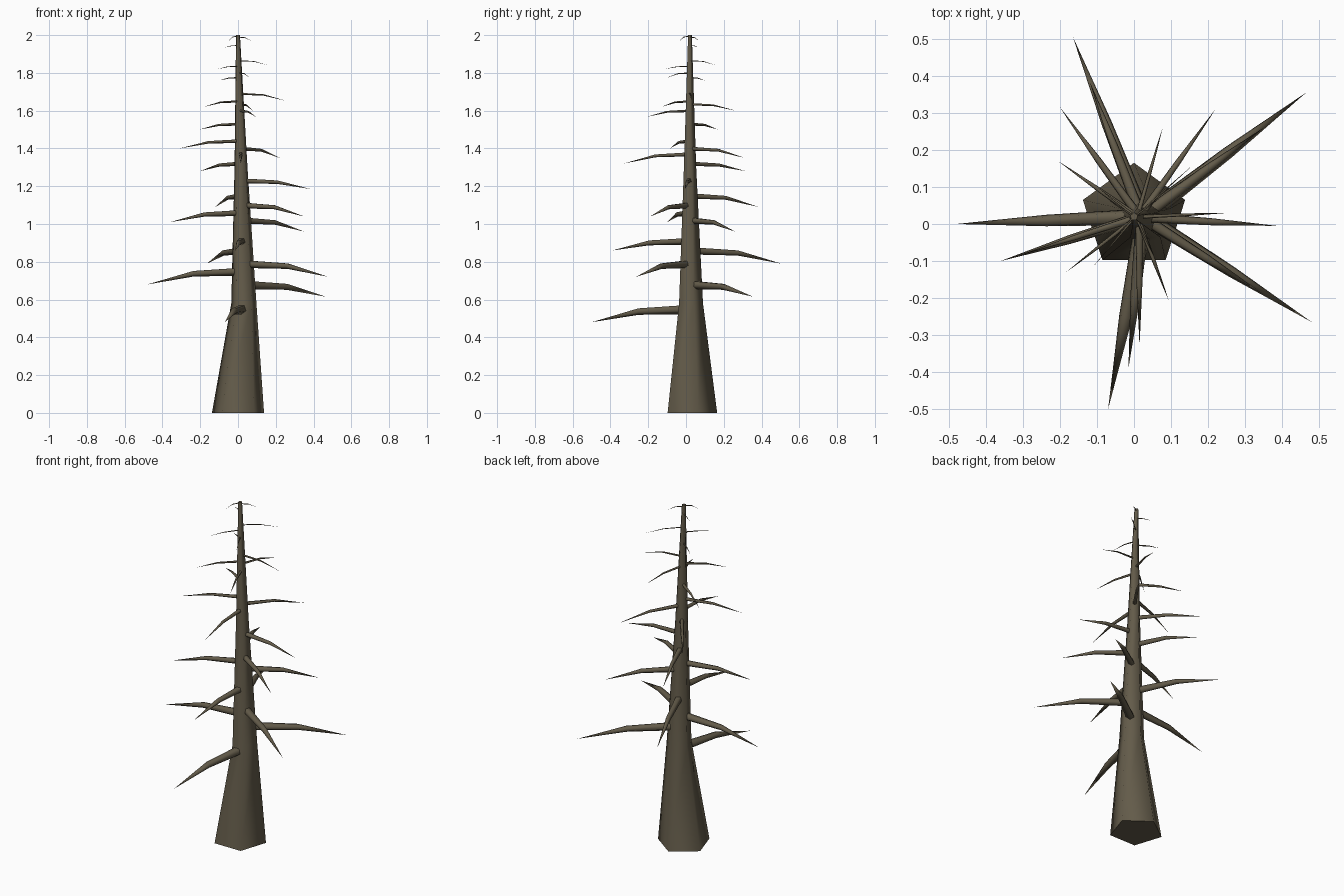
import bpy, bmesh, math
from mathutils import Vector

if "Cube" in bpy.data.objects:
    bpy.data.objects.remove(bpy.data.objects["Cube"])

bark = bpy.data.materials.new("dead_bark")
bark.diffuse_color = (0.125, 0.105, 0.068, 1)
bark.use_nodes = True
bark.node_tree.nodes["Principled BSDF"].inputs["Base Color"].default_value = bark.diffuse_color

# Trunk axis and radius: z, centre x, centre y, radius
TRUNK = [(0, 0, .02, .145), (.58, .031, .02, .07),
         (1.3, .016, .018, .036), (2.0, 0, .02, .011)]


def axis_at(z):
    for a, b in zip(TRUNK, TRUNK[1:]):
        if z <= b[0]:
            t = (z - a[0]) / (b[0] - a[0])
            return Vector((a[1] + t * (b[1] - a[1]), a[2] + t * (b[2] - a[2]), z))
    return Vector((TRUNK[-1][1], TRUNK[-1][2], z))


def ring(bm, centre, u, v, r, n=5):
    return [bm.verts.new(centre + r * (math.cos(k * math.tau / n) * u +
                                       math.sin(k * math.tau / n) * v)) for k in range(n)]


def bridge(bm, a, b):
    n = len(a)
    for k in range(n):
        bm.faces.new((a[k], a[(k + 1) % n], b[(k + 1) % n], b[k]))


def finish(bm, name):
    bmesh.ops.recalc_face_normals(bm, faces=bm.faces[:])
    for f in bm.faces:
        f.smooth = len(f.verts) < 5
    me = bpy.data.meshes.new(name)
    bm.to_mesh(me)
    bm.free()
    me.materials.append(bark)
    ob = bpy.data.objects.new(name, me)
    bpy.context.collection.objects.link(ob)
    return ob


# Five-sided tapering trunk, one corner towards the back
bm = bmesh.new()
rings = [ring(bm, Vector((x, y, z)), Vector((0, 1, 0)), Vector((-1, 0, 0)), r)
         for z, x, y, r in TRUNK]
for a, b in zip(rings, rings[1:]):
    bridge(bm, a, b)
bm.faces.new(rings[-1])
bm.faces.new(rings[0][::-1])
finish(bm, "trunk")

# Branches: root height, tip x, tip y, tip height
BRANCHES = [
    (.55, -.07, -.50, .48), (.68, .465, .355, .615), (.75, -.48, .0, .68),
    (.79, .48, -.265, .72), (.86, -.165, .505, .79), (.91, -.015, -.39, .86),
    (1.02, .35, .26, .96), (1.06, -.36, -.10, 1.01), (1.10, .35, -.19, 1.04),
    (1.15, -.12, .385, 1.09), (1.23, .385, -.005, 1.185), (1.32, -.20, .315, 1.28),
    (1.37, .015, -.33, 1.32), (1.40, .22, .31, 1.35), (1.44, -.31, -.085, 1.40),
    (1.53, -.205, .17, 1.50), (1.60, .095, -.21, 1.567), (1.635, .078, .262, 1.60),
    (1.65, -.183, -.13, 1.62), (1.69, .255, .03, 1.652), (1.775, -.10, .10, 1.76),
    (1.80, .06, -.10, 1.775), (1.835, -.11, -.115, 1.82), (1.865, .16, .16, 1.84),
    (1.945, -.07, .065, 1.935), (1.99, .07, .07, 1.97), (1.995, -.055, -.04, 1.965)]

# Each branch runs nearly level to its middle, then droops to a point
for i, (z, tx, ty, tz) in enumerate(BRANCHES):
    bm = bmesh.new()
    root, tip = axis_at(z), Vector((tx, ty, tz))
    flat = Vector((tip.x - root.x, tip.y - root.y, 0))
    mid = root + flat * .52 - Vector((0, 0, (z - tz) * .17))
    side = flat.normalized().cross(Vector((0, 0, 1)))
    down = Vector((0, 0, -1))
    r = max(.003, .027 - (z - .55) * .0185)
    a = ring(bm, root, down, side, r)
    b = ring(bm, mid, down, side, r * .7)
    bridge(bm, a, b)
    point = bm.verts.new(tip)
    for k in range(5):
        bm.faces.new((b[k], b[(k + 1) % 5], point))
    finish(bm, f"branch_{i + 1}")
